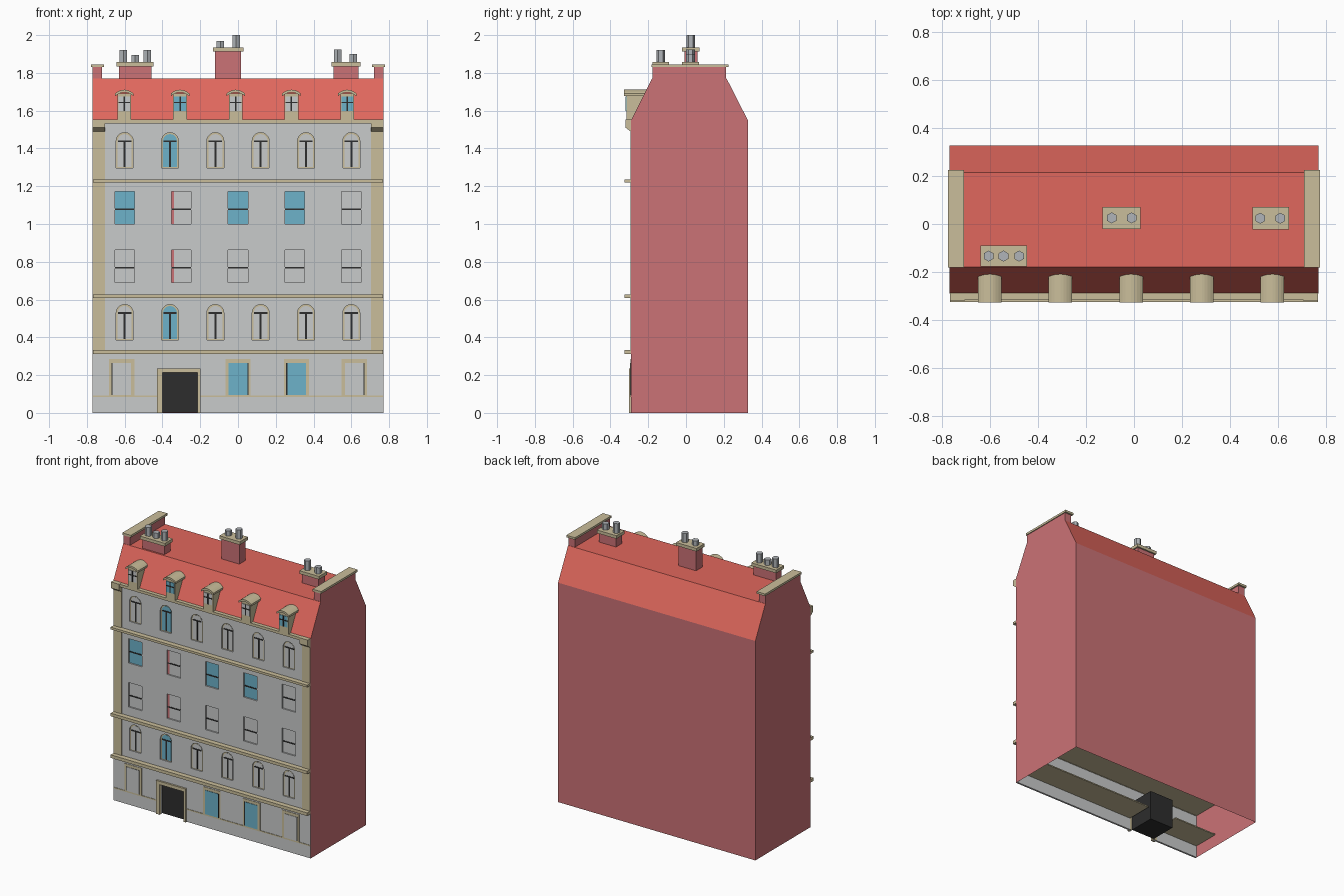
import bpy, bmesh, math
from mathutils import Matrix, Vector

if "Cube" in bpy.data.objects:
    bpy.data.objects.remove(bpy.data.objects["Cube"])


def material(name, hex_code):
    rgb = []
    for i in (0, 2, 4):
        c = int(hex_code[i:i + 2], 16) / 255
        rgb.append(c / 12.92 if c < 0.04 else ((c + 0.055) / 1.055) ** 2.4)
    m = bpy.data.materials.new(name)
    m.use_nodes = True
    m.diffuse_color = (*rgb, 1)
    m.node_tree.nodes["Principled BSDF"].inputs["Base Color"].default_value = (*rgb, 1)
    return m


PLASTER = material("grey plaster", "c9cbcb")
STONE = material("tan stone", "cabe9b")
BRICK = material("red brick", "cb7276")
ROOF = material("roof red", "e0675d")
BLUE = material("blue glass", "6db2ca")
DARK = material("dark metal", "2d2d2d")
PIPE = material("pipe grey", "b0b4b8")


def finish(bm, name, *mats):
    me = bpy.data.meshes.new(name)
    bm.to_mesh(me)
    bm.free()
    for m in mats:
        me.materials.append(m)
    ob = bpy.data.objects.new(name, me)
    bpy.context.scene.collection.objects.link(ob)
    return ob


def prism_mesh(pts, a, b, axis):
    """Extrude a profile along x (points are y,z) or along y (points are x,z)."""
    def place(p, t):
        return (t, p[0], p[1]) if axis == "x" else (p[0], t, p[1])
    bm = bmesh.new()
    lo = [bm.verts.new(place(p, a)) for p in pts]
    hi = [bm.verts.new(place(p, b)) for p in pts]
    bm.faces.new(lo)
    bm.faces.new(hi)
    for i in range(len(pts)):
        j = (i + 1) % len(pts)
        bm.faces.new((lo[i], lo[j], hi[j], hi[i]))
    bmesh.ops.recalc_face_normals(bm, faces=bm.faces)
    return bm


def prism(name, pts, a, b, mat, axis="y"):
    return finish(prism_mesh(pts, a, b, axis), name, mat)


def rect(x0, x1, z0, z1):
    return [(x0, z0), (x1, z0), (x1, z1), (x0, z1)]


def box(name, x0, x1, y0, y1, z0, z1, mat):
    return prism(name, rect(x0, x1, z0, z1), y0, y1, mat)


def arch(x, half, z0, z1):
    """Upright opening with a round head."""
    spring = z1 - half
    head = [(x + half * math.cos(math.pi * k / 10), spring + half * math.sin(math.pi * k / 10))
            for k in range(11)]
    return [(x - half, z0), (x + half, z0)] + head


W = 0.77          # half width
FRONT = -0.29     # wall face
BACK = 0.327
holes = []

# Arched windows: two rows of six
for row, z0 in (("lower", 0.386), ("upper", 1.296)):
    for i in range(6):
        x = -0.6 + 0.24 * i
        n = f"{row}_arched_window_{i + 1}"
        z1 = z0 + 0.188
        holes.append(arch(x, 0.045, z0, z1))
        prism(n + "_frame", arch(x, 0.046, z0 - 0.001, z1 + 0.001), -0.282, -0.277, STONE)
        prism(n + "_glass", arch(x, 0.037, z0 + 0.006, z1 - 0.008), -0.284, -0.28,
              BLUE if i == 1 else PLASTER)
        box(n + "_crossbar", x - 0.035, x + 0.035, -0.286, -0.28, z0 + 0.138, z0 + 0.147, DARK)
        box(n + "_mullion", x - 0.005, x + 0.005, -0.286, -0.28, z0 + 0.006, z0 + 0.138, DARK)

# Rectangular windows: two rows of five
for row, z0, blue in (("lower", 0.69, ()), ("upper", 1.0, (0, 2, 3))):
    for i in range(5):
        x = -0.6 + 0.3 * i
        n = f"{row}_square_window_{i + 1}"
        holes.append(rect(x - 0.052, x + 0.052, z0, z0 + 0.172))
        box(n + "_glass", x - 0.053, x + 0.053, -0.28, -0.276, z0 - 0.001, z0 + 0.173,
            BLUE if i in blue else PLASTER)
        box(n + "_bar", x - 0.052, x + 0.052, -0.283, -0.279, z0 + 0.074, z0 + 0.082, DARK)
        if i == 1:
            box(n + "_curtain", x - 0.052, x - 0.038, -0.282, -0.279, z0, z0 + 0.172, BRICK)

# Ground floor windows
for i, x in enumerate((-0.615, 0, 0.31, 0.615)):
    n = f"ground_window_{i + 1}"
    side = 1 if i in (1, 3) else -1
    dx = 0.006 * side
    box(n + "_surround", x - 0.067, x + 0.067, -0.293, -0.288, 0.093, 0.285, STONE)
    box(n + "_shadow_gap", x - 0.049 + dx, x + 0.049 + dx, -0.2945, -0.29, 0.096, 0.265, DARK)
    box(n + "_glass", x - 0.049, x + 0.049, -0.296, -0.29, 0.096, 0.265,
        BLUE if i in (1, 2) else PLASTER)

# Front wall: sheet with a door notch and window openings, thickened inward
bm = bmesh.new()
outline = [(-W, 0), (-0.4, 0), (-0.4, 0.213), (-0.215, 0.213), (-0.215, 0),
           (W, 0), (W, 1.55), (-W, 1.55)]
for loop in [outline] + holes:
    vs = [bm.verts.new((x, FRONT, z)) for x, z in loop]
    for i, v in enumerate(vs):
        bm.edges.new((v, vs[(i + 1) % len(vs)]))
bmesh.ops.remove_doubles(bm, verts=bm.verts, dist=1e-5)
bmesh.ops.triangle_fill(bm, use_beauty=True, edges=bm.edges[:], normal=Vector((0, -1, 0)))
ext = bmesh.ops.extrude_face_region(bm, geom=bm.faces[:], use_keep_orig=True)
bmesh.ops.translate(bm, vec=(0, 0.013, 0),
                    verts=[g for g in ext["geom"] if isinstance(g, bmesh.types.BMVert)])
bmesh.ops.recalc_face_normals(bm, faces=bm.faces)
finish(bm, "front_wall", PLASTER)

# Brick sides and back with mansard roof, open at the front and underneath
profile = [(FRONT, 0), (FRONT, 1.55), (-0.18, 1.77), (0.215, 1.77), (BACK, 1.55), (BACK, 0)]
bm = prism_mesh(profile, -W - 0.001, W + 0.001, "x")
bmesh.ops.delete(bm, geom=[f for f in bm.faces if f.normal.y < -0.95 or f.normal.z < -0.9],
                 context="FACES_ONLY")
for f in bm.faces:
    f.material_index = 1 if f.normal.z > 0.1 else 0
finish(bm, "side_walls_and_roof", BRICK, ROOF)

# Floor slabs showing as string courses
E = W - 0.002
for n, z0, z1 in (("first", 0.312, 0.334), ("second", 0.607, 0.628), ("third", 1.22, 1.236)):
    box(n + "_string_course", -E, E, -0.325, -0.274, z0, z1, STONE)
box("first_floor_slab", -E, E, -0.276, -0.085, 0.314, 0.332, STONE)
for n, x0, x1 in (("right", -E, -0.428), ("left", -0.198, E)):
    box(n + "_plinth_slab", x0, x1, -0.293, -0.085, 0.085, 0.093, STONE)

# Doorway
box("door_recess", -0.4, -0.215, -0.275, -0.085, 0.002, 0.213, DARK)
door = [(-0.428, 0), (-0.4, 0), (-0.4, 0.213), (-0.215, 0.213), (-0.215, 0),
        (-0.198, 0), (-0.198, 0.236), (-0.428, 0.236)]
prism("door_frame", door, -0.303, -0.276, STONE)

# Eaves, corner strips and gable parapets
box("eaves_cornice", -E, E, -0.315, -0.28, 1.533, 1.552, STONE)
bracket = [(-0.285, 1.484), (-0.32, 1.51), (-0.32, 1.553), (-0.285, 1.553)]
for n, s in (("left", 1), ("right", -1)):
    def span(a, b):
        return sorted((s * a, s * b))
    box(n + "_corner_strip", *span(0.705, E), -0.294, -0.289, 0.333, 1.5, STONE)
    prism(n + "_eaves_bracket", bracket, *span(0.705, 0.769), STONE, axis="x")
    box(n + "_parapet", *span(0.72, 0.771), -0.178, 0.213, 1.765, 1.832, BRICK)
    box(n + "_parapet_coping", *span(0.71, 0.777), -0.182, 0.226, 1.83, 1.845, STONE)

# Dormers
cheek = [(-0.315, 1.55), (-0.315, 1.69), (-0.2, 1.69), (-0.28, 1.55)]
for i in range(5):
    x = -0.602 + 0.295 * i
    n = f"dormer_{i + 1}"
    prism(n + "_body", cheek, x - 0.036, x + 0.036, STONE, axis="x")
    us = [k / 4 - 1 for k in range(9)]
    top = [(x + 0.049 * u, 1.711 - 0.02 * u * u) for u in us]
    hood = top + [(px, pz - 0.014) for px, pz in reversed(top)]
    prism(n + "_hood", hood, -0.328, -0.2, STONE)
    box(n + "_glass", x - 0.031, x + 0.031, -0.319, -0.314, 1.598, 1.674,
        BLUE if i in (1, 4) else PLASTER)
    box(n + "_mullion", x - 0.004, x + 0.004, -0.321, -0.316, 1.598, 1.674, DARK)
    box(n + "_crossbar", x - 0.031, x + 0.031, -0.321, -0.316, 1.64, 1.647, DARK)

# Chimneys: cap extents, cap top, then pipes as (x, top)
chimneys = {
    "right": (-0.642, -0.447, -0.178, -0.09, 1.857, ((-0.607, 1.92), (-0.545, 1.895), (-0.48, 1.92))),
    "middle": (-0.132, 0.028, -0.02, 0.071, 1.935, ((-0.093, 1.97), (-0.01, 2.0))),
    "left": (0.495, 0.648, -0.022, 0.07, 1.857, ((0.527, 1.925), (0.611, 1.9))),
}
for n, (x0, x1, y0, y1, top, pipes) in chimneys.items():
    box(n + "_chimney_stack", x0 + 0.011, x1 - 0.011, y0 + 0.011, y1 - 0.011, 1.7, top - 0.02, BRICK)
    box(n + "_chimney_cap", x0, x1, y0, y1, top - 0.022, top, STONE)
    for k, (px, pz) in enumerate(pipes):
        bm = bmesh.new()
        h = pz - top + 0.01
        bmesh.ops.create_cone(bm, cap_ends=True, segments=6, radius1=0.023, radius2=0.023, depth=h,
                              matrix=Matrix.Translation((px, (y0 + y1) / 2, pz - h / 2)))
        finish(bm, f"{n}_chimney_pipe_{k + 1}", PIPE)
